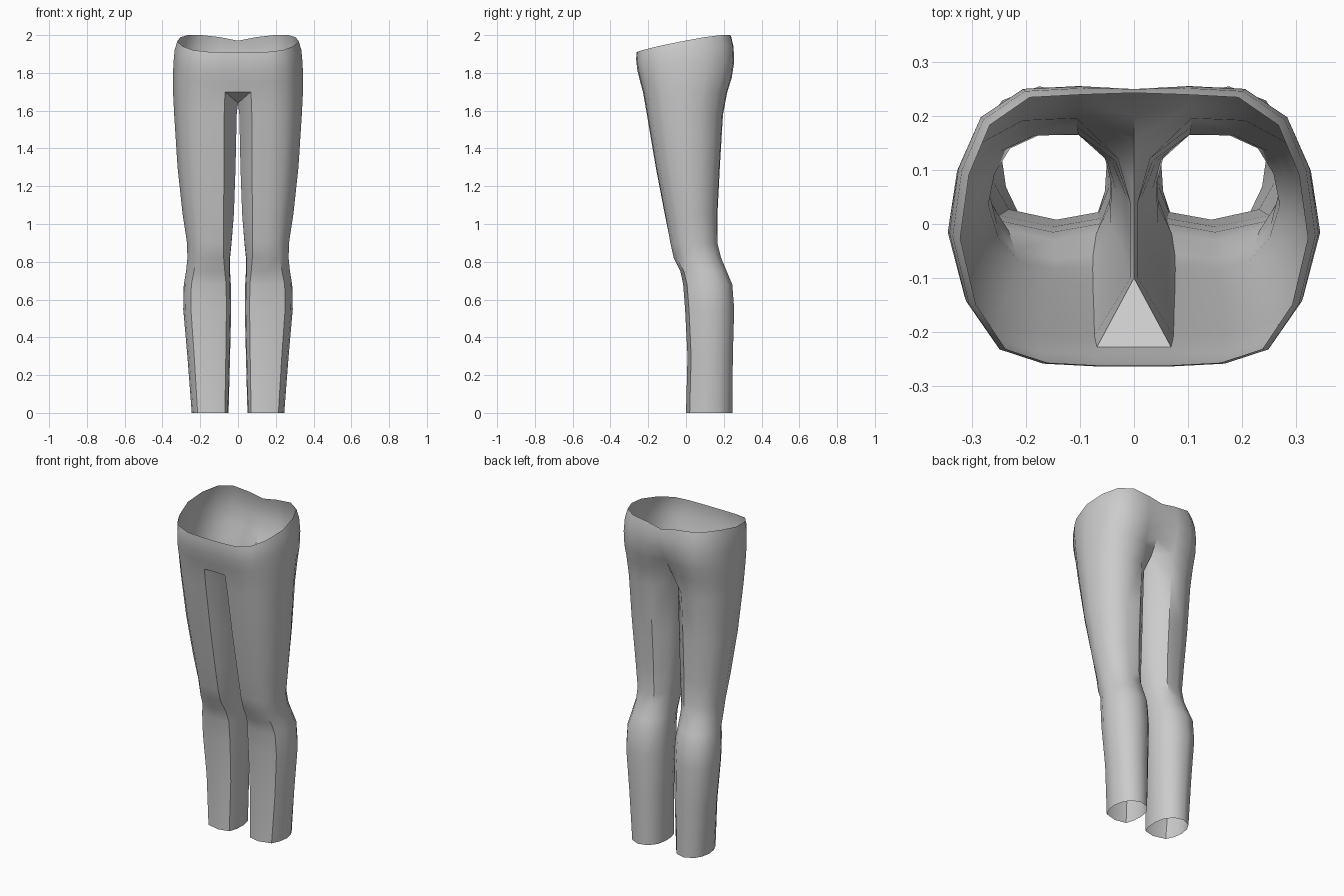
import bpy
import bmesh
import math

default_cube = bpy.data.objects.get("Cube")
if default_cube:
    bpy.data.objects.remove(default_cube, do_unlink=True)


def make_material(name, colour):
    material = bpy.data.materials.new(name)
    material.use_nodes = True
    material.diffuse_color = colour
    material.node_tree.nodes["Principled BSDF"].inputs["Base Color"].default_value = colour
    return material


def mix(a, b, t):
    return a + (b - a) * t


# Cross-sections as (inner to outer, front to back) fractions:
# nine outer points running front to back, then three inner points
thigh_section = [(.2, 0), (.5, .01), (.74, .06), (.91, .22), (1, .46), (.95, .69),
                 (.83, .87), (.6, .97), (.3, .98), (.07, .8), (0, .6), (0, .26)]
shin_section = [(.1, .06), (.45, 0), (.84, .08), (.96, .28), (1, .5), (.95, .72),
                (.82, .9), (.55, 1), (.25, .94), (.06, .75), (0, .5), (.02, .25)]

# Leg levels: height, inner x, outer x, front y, back y, share of thigh section
leg_levels = [
    (0, .05, .245, 0, .245, 0),
    (.3, .042, .268, .008, .248, 0),
    (.55, .036, .29, -.005, .255, 0),
    (.68, .038, .287, -.015, .245, 0),
    (.75, .042, .275, -.03, .217, .2),
    (.82, .042, .268, -.066, .19, .5),
    (.9, .034, .27, -.085, .172, .8),
    (1.05, .022, .293, -.112, .172, 1),
    (1.3, .013, .32, -.16, .186, 1),
    (1.58, .007, .338, -.207, .204, 1),
]

# Hip levels: share of the way to the waist, half width, front y, back y, back seam y
hip_levels = [
    (.25, .345, -.243, .252, .2),
    (.55, .342, -.258, .266, .24),
    (.82, .336, -.264, .262, .25),
    (1, .322, -.262, .25, .243),
]
crotch_z = 1.7


def section_point(section, index, inner, outer, front, back):
    u, v = section[index]
    return mix(inner, outer, u), mix(front, back, v)


def waist_height(x, y):
    """Waist edge: low in front, high behind, dipping at the back seam."""
    height = mix(1.91, 2.0, min(1, max(0, (y + .26) / .42)) ** .8)
    dip = max(0, 1 - abs(x) / .15) if y > 0 else 0
    return height - .03 * dip


bm = bmesh.new()


def skin(lower, upper, closed):
    """Join two rings that run counter-clockwise seen from above."""
    count = len(lower)
    for i in range(count if closed else count - 1):
        j = (i + 1) % count
        bm.faces.new((lower[i], lower[j], upper[j], upper[i]))


# Leg tube
rings = []
for z, inner, outer, front, back, share in leg_levels:
    ring = []
    for i in range(len(thigh_section)):
        ax, ay = section_point(shin_section, i, inner, outer, front, back)
        bx, by = section_point(thigh_section, i, inner, outer, front, back)
        ring.append(bm.verts.new((mix(ax, bx, share), mix(ay, by, share), z)))
    rings.append(ring)

# Top of the leg, with its inner points on the crotch seam
top_ring = []
for i in range(9):
    x, y = section_point(thigh_section, i, 0, .344, -.228, .228)
    top_ring.append(bm.verts.new((x, y, crotch_z)))
for y, z in ((.15, 1.68), (.07, 1.645), (-.1, 1.64)):
    top_ring.append(bm.verts.new((0, y, z)))
rings.append(top_ring)
for lower, upper in zip(rings, rings[1:]):
    skin(lower, upper, True)

# Crotch gusset
front_seam = bm.verts.new((0, -.228, crotch_z))
bm.faces.new((front_seam, top_ring[-1], top_ring[0]))

# Hips and waist, open along the centre seam
previous = [front_seam] + top_ring[:10]
for share, width, front, back, seam in hip_levels:
    outline = [(0, front)]
    outline += [section_point(thigh_section, i, 0, width, front, back) for i in range(9)]
    outline.append((0, seam))
    ring = [bm.verts.new((x, y, mix(crotch_z, waist_height(x, y), share)))
            for x, y in outline]
    skin(previous, ring, False)
    previous = ring

mesh = bpy.data.meshes.new("trousers")
bm.to_mesh(mesh)
bm.free()
mesh.materials.append(make_material("light grey cloth", (.6, .6, .6, 1)))
trousers = bpy.data.objects.new("trousers", mesh)
bpy.context.collection.objects.link(trousers)

# Mirror the second leg and weld the seam
mirror = trousers.modifiers.new("mirror", 'MIRROR')
mirror.use_clip = True
mirror.merge_threshold = .001

bpy.ops.object.select_all(action='DESELECT')
trousers.select_set(True)
bpy.context.view_layer.objects.active = trousers
bpy.ops.object.modifier_apply(modifier=mirror.name)
bpy.ops.object.shade_smooth_by_angle(angle=math.radians(40))
